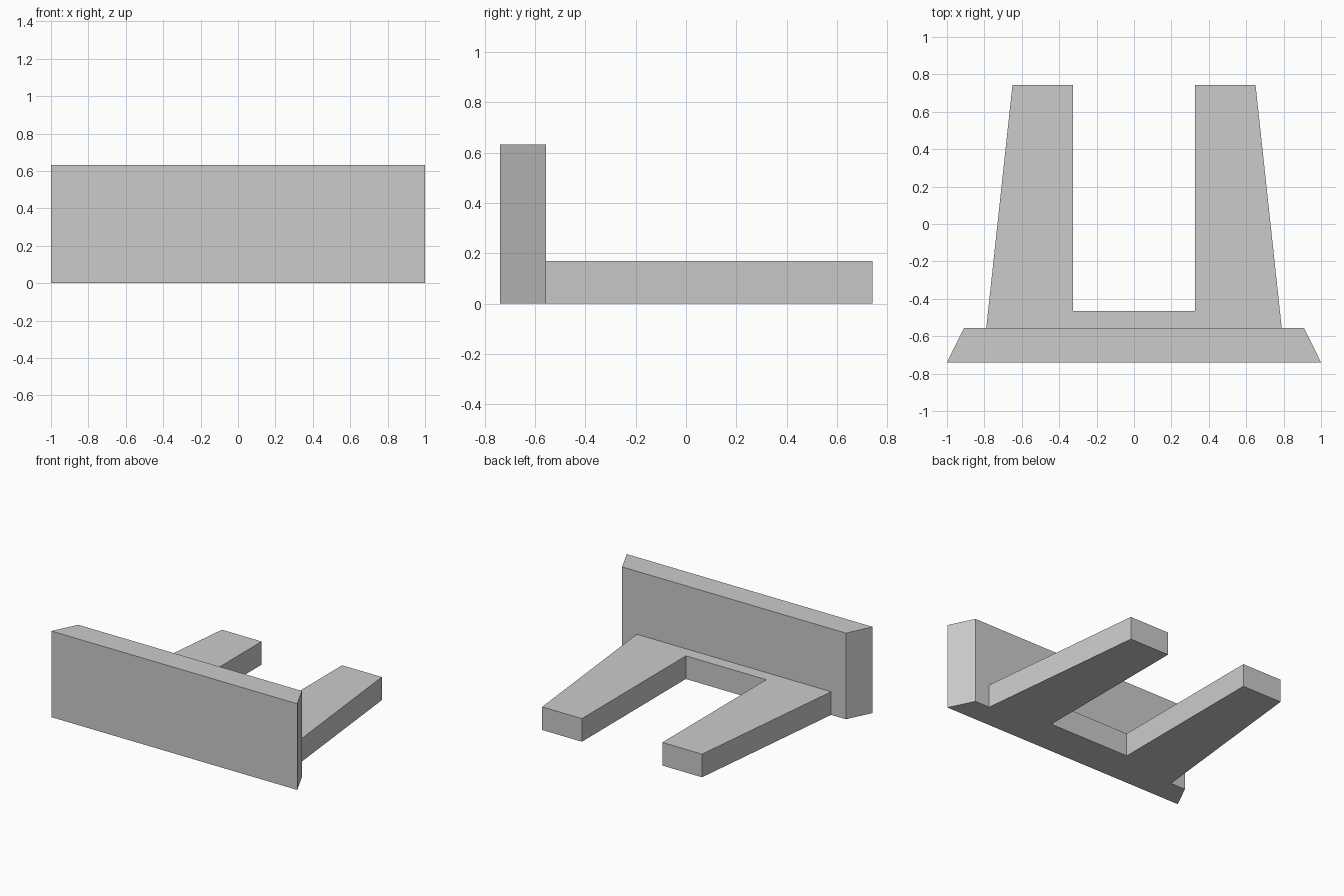
import bpy
import bmesh

cube = bpy.data.objects.get("Cube")
if cube:
    bpy.data.objects.remove(cube, do_unlink=True)

# Single matte grey
GREY = (0.6, 0.6, 0.6, 1.0)
grey = bpy.data.materials.new("plain_grey")
grey.use_nodes = True
grey.diffuse_color = GREY
grey.node_tree.nodes["Principled BSDF"].inputs["Base Color"].default_value = GREY


def mirrored_prism(name, half_outline, height):
    """Mirror a right-hand half outline across x = 0 and extrude it upward from z = 0."""
    outline = half_outline + [(-x, y) for x, y in reversed(half_outline)]
    bm = bmesh.new()
    face = bm.faces.new([bm.verts.new((x, y, 0)) for x, y in outline])
    top = bmesh.ops.extrude_face_region(bm, geom=[face], use_keep_orig=True)["geom"]
    bmesh.ops.translate(bm, vec=(0, 0, height),
                        verts=[v for v in top if isinstance(v, bmesh.types.BMVert)])
    bmesh.ops.recalc_face_normals(bm, faces=bm.faces)
    mesh = bpy.data.meshes.new(name)
    bm.to_mesh(mesh)
    bm.free()
    mesh.materials.append(grey)
    obj = bpy.data.objects.new(name, mesh)
    bpy.context.collection.objects.link(obj)
    return obj


FRONT, JOINT, NOTCH, BACK = -0.74, -0.557, -0.465, 0.742

# Upright plate with bevelled ends, wider at the front
mirrored_prism("front_plate", [(1.0, FRONT), (0.91, JOINT)], 0.633)

# Low fork: two tapering prongs joined by a narrow bridge against the plate
mirrored_prism("forked_base",
               [(0.79, JOINT), (0.65, BACK), (0.327, BACK), (0.327, NOTCH)], 0.17)
